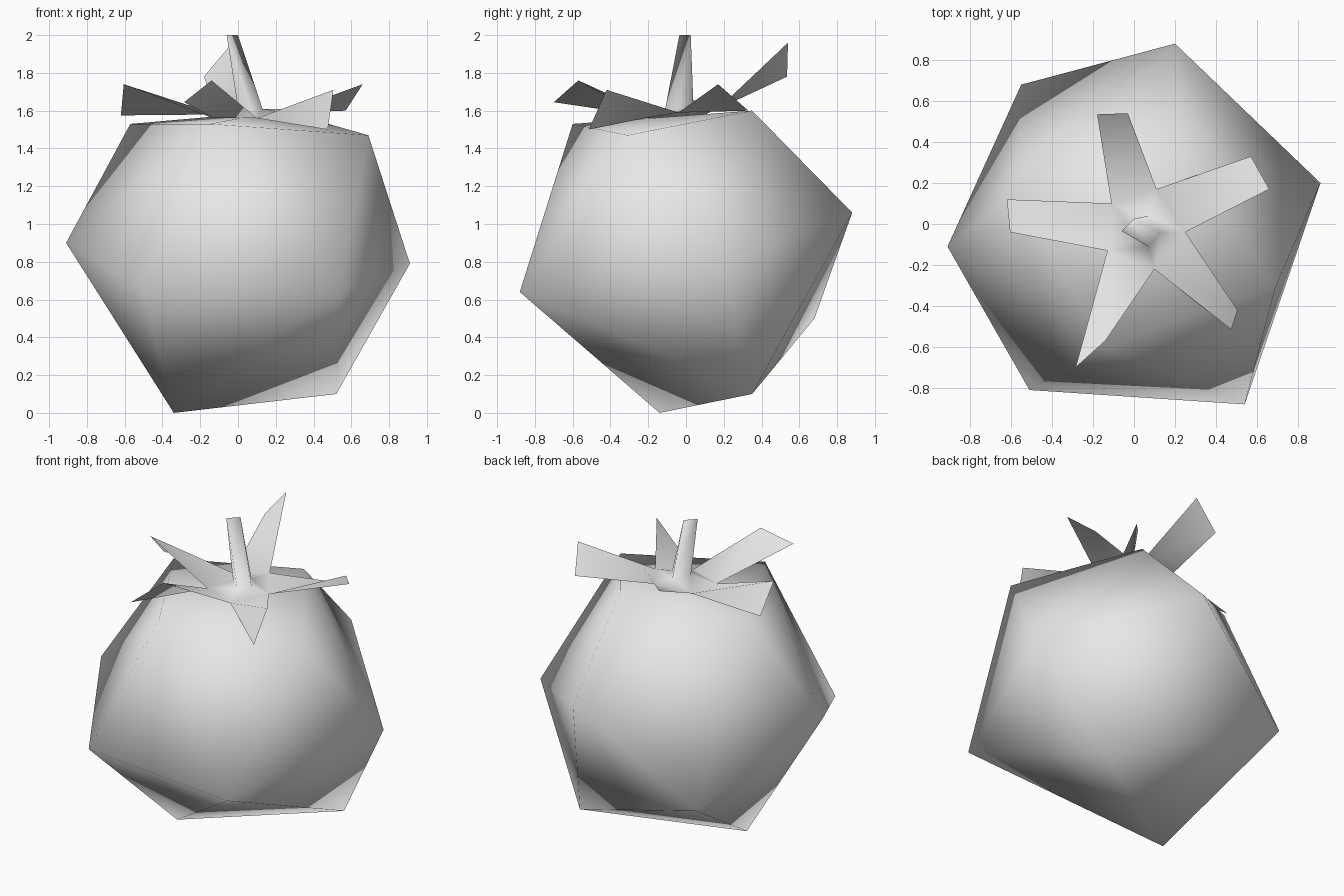
import bpy
import bmesh

cube = bpy.data.objects.get("Cube")
if cube:
    bpy.data.objects.remove(cube, do_unlink=True)

grey = bpy.data.materials.new("light_grey")
grey.use_nodes = True
grey.diffuse_color = (0.8, 0.8, 0.8, 1)
grey.node_tree.nodes["Principled BSDF"].inputs["Base Color"].default_value = (0.8, 0.8, 0.8, 1)


def finish(name, bm):
    """Turn a bmesh into a fully smooth shaded object."""
    for face in bm.faces:
        face.smooth = True
    mesh = bpy.data.meshes.new(name)
    bm.to_mesh(mesh)
    bm.free()
    mesh.materials.append(grey)
    obj = bpy.data.objects.new(name, mesh)
    bpy.context.collection.objects.link(obj)
    return obj


# Fruit body: an uneven twenty-sided ball, hulled from its corners
corners = {
    "top": [(-0.57, 0.15, 1.53), (-0.15, -0.6, 1.53), (0.69, -0.31, 1.47), (0.23, 0.35, 1.6)],
    "middle": [(0.91, 0.2, 0.79), (0.2, 0.88, 1.06), (-0.55, 0.68, 0.5),
               (-0.91, -0.11, 0.9), (-0.51, -0.81, 0.67), (0.54, -0.88, 0.64)],
    "bottom": [(-0.34, -0.14, 0), (0.52, 0.35, 0.1)],
}
bm = bmesh.new()
for ring in corners.values():
    for co in ring:
        bm.verts.new(co)
bmesh.ops.convex_hull(bm, input=bm.verts)
bmesh.ops.recalc_face_normals(bm, faces=bm.faces)
finish("fruit_body", bm)

# Leaf crown and stem: one open surface
bm = bmesh.new()


def points(coords):
    return [bm.verts.new(co) for co in coords]


crown = points([(0.25, -0.04, 1.59), (0.11, 0.17, 1.61), (-0.11, 0.1, 1.58),
                (-0.13, -0.13, 1.56), (0.1, -0.22, 1.56)])
foot = points([(0.13, -0.045, 1.61), (0.07, 0.04, 1.61), (0, -0.05, 1.61), (0.07, -0.11, 1.61)])
tip = points([(0, 0.025, 2), (-0.06, -0.035, 2)])

# Five leaves, each a twisted strip from one side of the crown
leaf_ends = [
    [(0.66, 0.17, 1.74), (0.57, 0.33, 1.6)],
    [(-0.03, 0.54, 1.96), (-0.18, 0.535, 1.78)],
    [(-0.62, 0.12, 1.575), (-0.605, -0.04, 1.74)],
    [(-0.285, -0.7, 1.645), (-0.14, -0.57, 1.76)],
    [(0.475, -0.515, 1.5), (0.505, -0.42, 1.71)],
]
for i, ends in enumerate(leaf_ends):
    a, b = points(ends)
    bm.faces.new((crown[i], a, b, crown[(i + 1) % 5]))

# Crown plate around the stem foot
p, s = crown, foot
for face in [(p[0], p[1], s[1], s[0]), (p[1], p[2], s[1]), (p[2], p[3], s[2], s[1]),
             (p[3], p[4], s[3], s[2]), (p[4], p[0], s[0], s[3])]:
    bm.faces.new(face)

# Stem wedge, narrowing to an edge
for face in [(s[0], s[1], tip[0]), (s[1], s[2], tip[1], tip[0]),
             (s[2], s[3], tip[1]), (s[3], s[0], tip[0], tip[1])]:
    bm.faces.new(face)
finish("leaf_crown_and_stem", bm)
